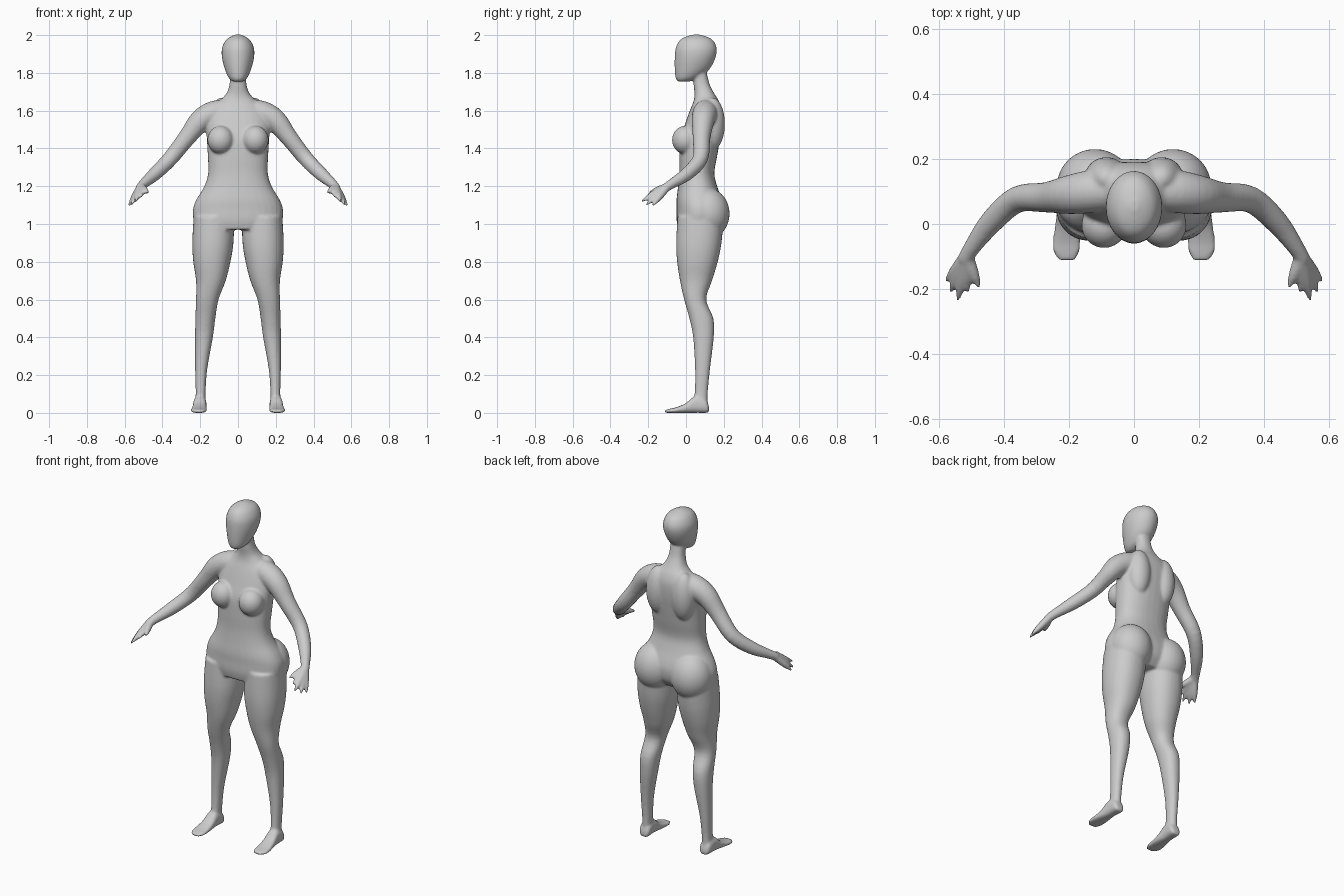
import bpy, bmesh
from math import sin, cos, pi
from mathutils import Vector, Matrix

if "Cube" in bpy.data.objects:
    bpy.data.objects.remove(bpy.data.objects["Cube"])

bm = bmesh.new()


def smooth_path(rows, n=4):
    """Catmull-Rom interpolation through rows of numbers."""
    out = []
    for i in range(len(rows) - 1):
        a, b, c, d = rows[max(i - 1, 0)], rows[i], rows[i + 1], rows[min(i + 2, len(rows) - 1)]
        for k in range(n):
            t = k / n
            out.append([0.5 * (2 * q + (r - p) * t + (2 * p - 5 * q + 4 * r - s) * t * t
                               + (3 * q - p - 3 * r + s) * t ** 3) for p, q, r, s in zip(a, b, c, d)])
    return out + [list(rows[-1])]


def loft(rings, power=2.0, sides=32):
    """Skin superelliptic rings (centre, u axis, v axis) into a closed solid."""
    def sp(v):
        return (1 if v >= 0 else -1) * abs(v) ** (2 / power)
    loops = [[bm.verts.new(c + u * sp(cos(2 * pi * k / sides)) + v * sp(sin(2 * pi * k / sides)))
              for k in range(sides)] for c, u, v in rings]
    for a, b in zip(loops, loops[1:]):
        for k in range(sides):
            j = (k + 1) % sides
            bm.faces.new((a[k], a[j], b[j], b[k]))
    bm.faces.new(loops[0])
    bm.faces.new(loops[-1])


def upright(rows, s=1, power=2.0):
    """Rows of z, x inner, x outer, y front, y back."""
    loft([(Vector((s * (a + b) / 2, (f + k) / 2, z)), Vector(((b - a) / 2, 0, 0)),
           Vector((0, (k - f) / 2, 0))) for z, a, b, f, k in smooth_path(rows)], power)


def tube(rows, s=1):
    """Rows of x, y, z, radius."""
    p = smooth_path(rows)
    rings = []
    for i, r in enumerate(p):
        d = Vector(p[min(i + 1, len(p) - 1)][:3]) - Vector(p[max(i - 1, 0)][:3])
        d.x *= s
        u = d.cross(Vector((0, 1, 0.3))).normalized()
        rings.append((Vector((s * r[0], r[1], r[2])), u * r[3], d.cross(u).normalized() * r[3]))
    loft(rings, sides=20)


def ball(c, r):
    bmesh.ops.create_uvsphere(bm, u_segments=32, v_segments=20, radius=1,
                              matrix=Matrix.Translation(c) @ Matrix.Diagonal((*r, 1)))


# torso and neck: z, half width, y front, y back
torso = [(.97, .20, -.04, .15), (1.02, .235, -.05, .19), (1.08, .238, -.05, .20),
         (1.13, .22, -.05, .19), (1.2, .178, -.042, .165), (1.27, .158, -.036, .15),
         (1.36, .16, -.035, .165), (1.45, .165, -.03, .18), (1.53, .17, -.005, .19),
         (1.6, .15, .02, .19), (1.65, .10, .04, .175), (1.69, .062, .045, .15),
         (1.74, .045, .04, .125), (1.8, .042, .04, .11)]
upright([(z, -w, w, f, b) for z, w, f, b in torso], power=2.3)

# head
head = [(1.755, .03, -.045, .02), (1.775, .05, -.056, .07), (1.82, .07, -.06, .125),
        (1.88, .085, -.06, .156), (1.93, .085, -.055, .163), (1.97, .067, -.035, .145),
        (1.99, .043, -.005, .115), (2.003, .012, .04, .07)]
upright([(z, -w, w, f, b) for z, w, f, b in head])

# leg: z, x inner, x outer, y front, y back
leg = [(1.04, .02, .235, -.045, .2), (.9, .024, .242, -.052, .188), (.8, .04, .237, -.047, .168),
       (.7, .065, .222, -.032, .138), (.6, .103, .222, -.01, .107), (.5, .12, .226, .018, .145),
       (.4, .133, .227, .038, .147), (.23, .163, .227, .048, .127), (.1, .172, .224, .045, .115),
       (.01, .173, .23, .03, .115)]
# foot: y, x centre, half width, top height
foot = [(.122, .2, .02, .03), (.105, .2, .033, .07), (.05, .202, .034, .09), (0, .204, .038, .052),
        (-.05, .207, .043, .03), (-.085, .208, .041, .022), (-.112, .206, .024, .016)]
arm = [(.05, .105, 1.60, .06), (.13, .1, 1.585, .066), (.2, .09, 1.545, .06), (.27, .082, 1.458, .047),
       (.36, .075, 1.345, .041), (.44, .005, 1.265, .036), (.5, -.075, 1.213, .026),
       (.52, -.11, 1.19, .024)]
tips = [(.476, -.196, 1.165), (.512, -.21, 1.145), (.542, -.236, 1.12),
        (.566, -.212, 1.1), (.58, -.178, 1.095)]

for s in (-1, 1):
    upright(leg, s, 2.2)
    loft([(Vector((s * x, y, h / 2)), Vector((w, 0, 0)), Vector((0, 0, h / 2)))
          for y, x, w, h in smooth_path(foot)], 2.6)
    tube(arm, s)
    # palm and short tapered fingers fanning from the wrist
    wrist = Vector((.515, -.1, 1.197))
    for t in tips:
        m = wrist.lerp(Vector(t), .6)
        tube([(*wrist, .022), (*m, .017), (*t, .005)], s)
    ball((s * .092, -.004, 1.445), (.07, .07, .075))       # breast
    ball((s * .12, .115, 1.055), (.118, .116, .135))       # buttock
    ball((s * .085, .14, 1.53), (.068, .066, .14))         # shoulder blade

bmesh.ops.recalc_face_normals(bm, faces=bm.faces)
mesh = bpy.data.meshes.new("body")
bm.to_mesh(mesh)
bm.free()
body = bpy.data.objects.new("body", mesh)
bpy.context.collection.objects.link(body)

# fuse the parts into one smooth skin
rm = body.modifiers.new("fuse", 'REMESH')
rm.mode = 'VOXEL'
rm.voxel_size = .0065
rm.use_smooth_shade = True
sm = body.modifiers.new("soften", 'SMOOTH')
sm.factor = .5
sm.iterations = 9
